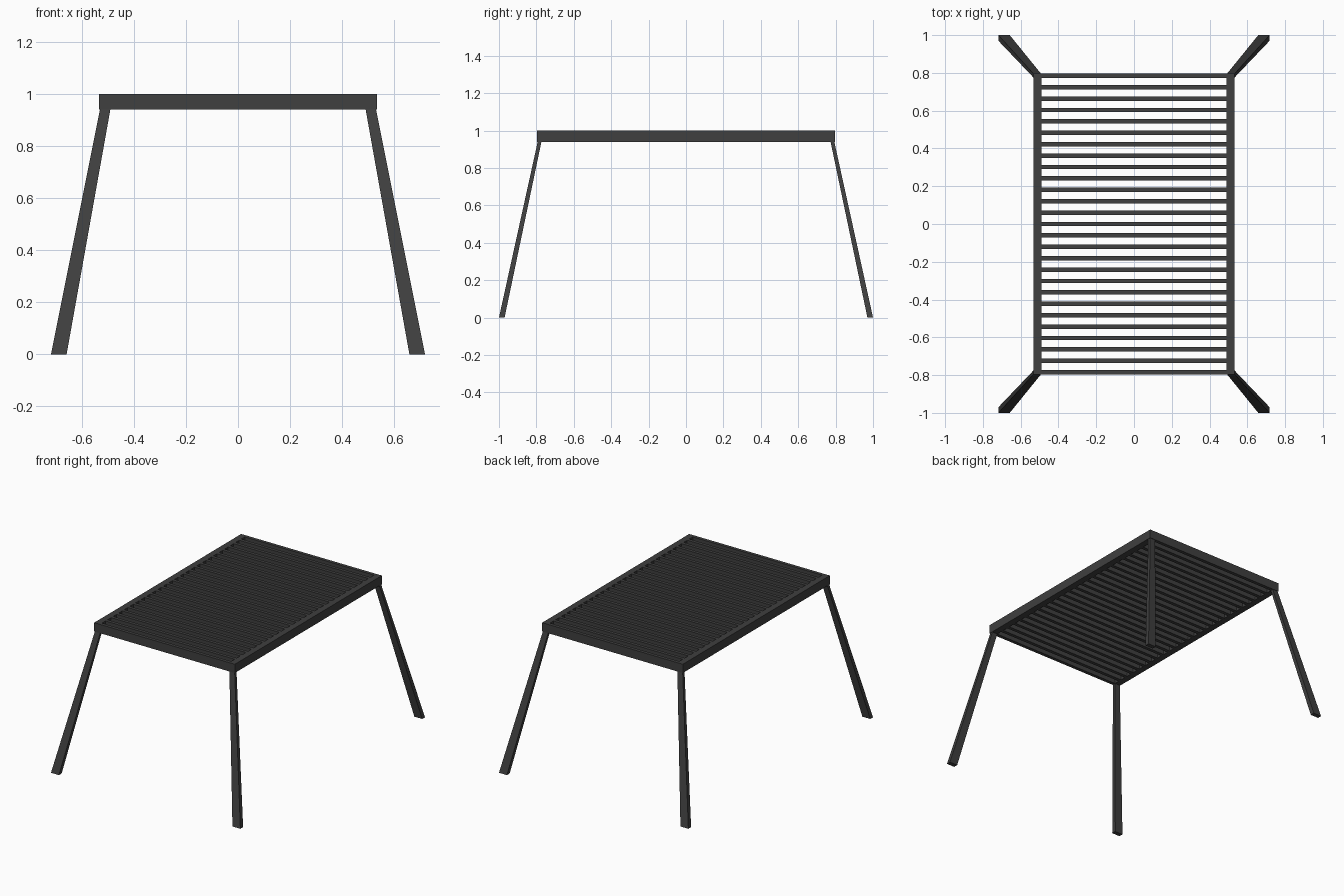
import bpy
import bmesh

cube = bpy.data.objects.get("Cube")
if cube:
    bpy.data.objects.remove(cube, do_unlink=True)

# Single dark painted metal
metal = bpy.data.materials.new("dark_grey_metal")
metal.use_nodes = True
colour = (0.05, 0.05, 0.05, 1)
metal.diffuse_color = colour
metal.node_tree.nodes["Principled BSDF"].inputs["Base Color"].default_value = colour

TOP, UNDER = 1.0, 0.94
HALF_X, HALF_Y = 0.533, 0.796
RAIL, SLAT = 0.043, 0.023
SLATS = 27


def bar(name, low, high):
    """Six-sided bar between two rectangles (x0, x1, y0, y1, z)."""
    bm = bmesh.new()
    rings = []
    for x0, x1, y0, y1, z in (low, high):
        corners = ((x0, y0), (x1, y0), (x1, y1), (x0, y1))
        rings.append([bm.verts.new((x, y, z)) for x, y in corners])
    a, b = rings
    bm.faces.new(a)
    bm.faces.new(b)
    for i in range(4):
        j = (i + 1) % 4
        bm.faces.new((a[i], a[j], b[j], b[i]))
    bmesh.ops.recalc_face_normals(bm, faces=bm.faces)
    mesh = bpy.data.meshes.new(name)
    bm.to_mesh(mesh)
    bm.free()
    mesh.materials.append(metal)
    obj = bpy.data.objects.new(name, mesh)
    bpy.context.collection.objects.link(obj)
    return obj


def box(name, x0, x1, y0, y1):
    return bar(name, (x0, x1, y0, y1, UNDER), (x0, x1, y0, y1, TOP))


# Long side rails and splayed legs
for sx, side in ((1, "left"), (-1, "right")):
    box(side + "_rail", sx * (HALF_X - RAIL), sx * HALF_X, -HALF_Y, HALF_Y)
    for sy, end in ((-1, "front"), (1, "back")):
        bar(f"{end}_{side}_leg",
            (sx * 0.658, sx * 0.718, sy * 0.97, sy * 1.0, 0),
            (sx * 0.49, sx * 0.53, sy * 0.773, sy * 0.793, UNDER))

# Evenly spaced cross slats, the outer two closing the frame
inner = HALF_X - RAIL
first = HALF_Y - SLAT / 2
for i in range(SLATS):
    y = -first + 2 * first * i / (SLATS - 1)
    box(f"slat_{i + 1}", -inner, inner, y - SLAT / 2, y + SLAT / 2)
